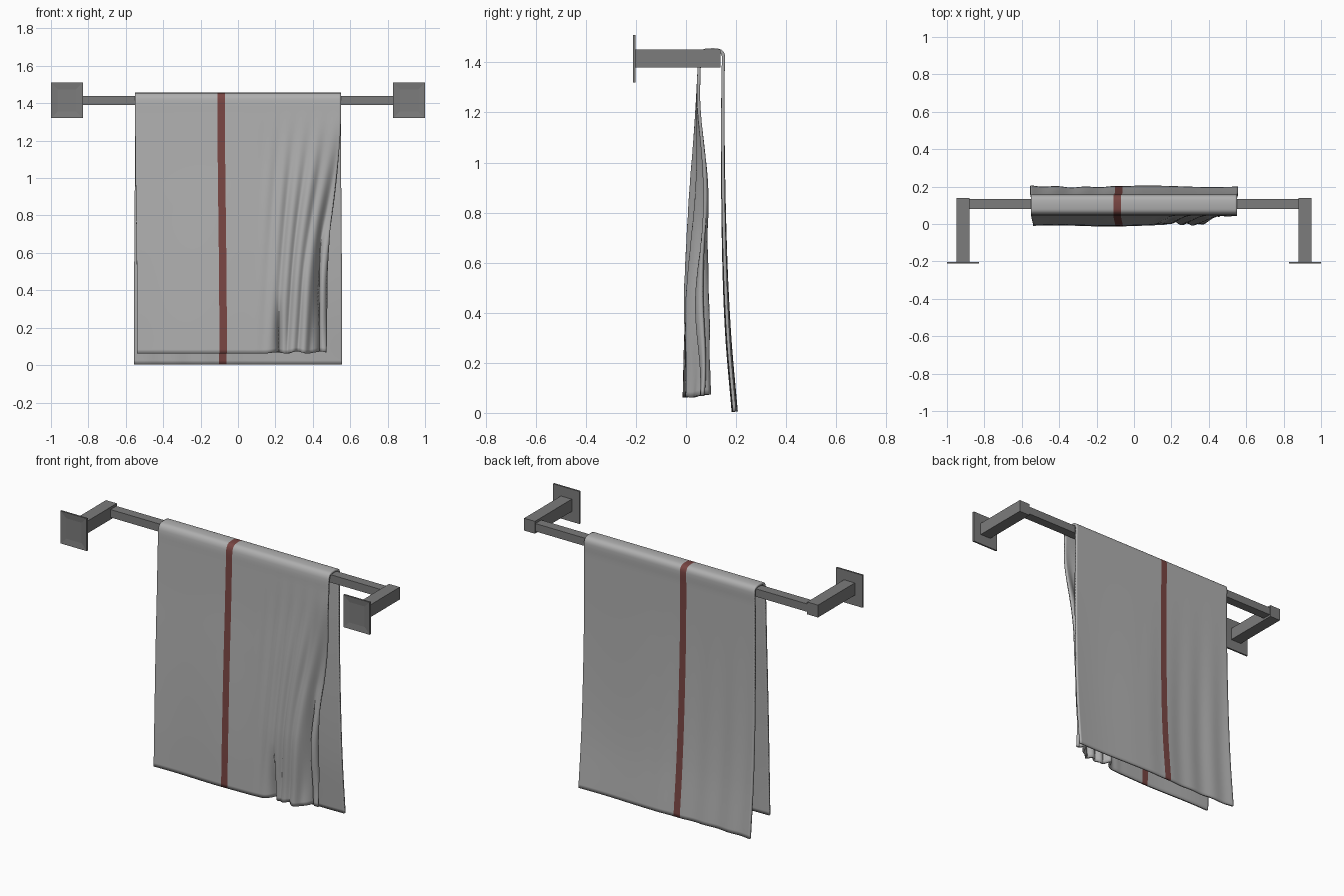
import bpy, bmesh, math
from mathutils import Vector

cube = bpy.data.objects.get("Cube")
if cube:
    bpy.data.objects.remove(cube, do_unlink=True)


def material(name, rgb):
    m = bpy.data.materials.new(name)
    m.use_nodes = True
    m.diffuse_color = (*rgb, 1)
    node = m.node_tree.nodes["Principled BSDF"]
    node.inputs["Base Color"].default_value = (*rgb, 1)
    node.inputs["Roughness"].default_value = 0.7
    return m


metal = material("dark grey metal", (0.2, 0.2, 0.2))
cloth = material("light grey cloth", (0.43, 0.43, 0.43))
red = material("dull red stripe", (0.19, 0.06, 0.055))


def finish(bm, name, mats):
    mesh = bpy.data.meshes.new(name)
    bm.to_mesh(mesh)
    bm.free()
    ob = bpy.data.objects.new(name, mesh)
    bpy.context.collection.objects.link(ob)
    for m in mats:
        mesh.materials.append(m)
    return ob


def box(name, lo, hi, inset=0):
    """Box between two corners, optionally with a recess in its wall side."""
    lo, hi = Vector(lo), Vector(hi)
    bm = bmesh.new()
    bmesh.ops.create_cube(bm, size=1)
    for v in bm.verts:
        v.co = (lo + hi) / 2 + v.co * (hi - lo)
    if inset:
        bm.normal_update()
        wall = [f for f in bm.faces if f.normal.y < -0.9]
        bmesh.ops.inset_region(bm, faces=wall, thickness=inset, depth=-0.004)
    return finish(bm, name, [metal])


# Wall plates, arms and rail
for side, s in (("left", 1), ("right", -1)):
    def span(a, b):
        return sorted((s * a, s * b))
    x0, x1 = span(0.83, 1.0)
    box(side + "_wall_plate", (x0, -0.212, 1.32), (x1, -0.202, 1.51), 0.05)
    x0, x1 = span(0.88, 0.95)
    box(side + "_arm", (x0, -0.203, 1.38), (x1, 0.138, 1.452))
box("rail", (-0.885, 0.08, 1.392), (0.885, 0.134, 1.438))


# Towel: a profile over the rail, swept along x with folds
def smooth(a, b, t):
    t = min(1, max(0, (t - a) / (b - a)))
    return t * t * (3 - 2 * t)


def bump(t, centre, width):
    return math.exp(-((t - centre) / width) ** 2)


profile = [(-0.004, 0.062), (0.002, 0.3), (0.014, 0.6), (0.027, 0.85),
           (0.041, 1.1), (0.052, 1.36), (0.055, 1.42), (0.066, 1.443),
           (0.085, 1.449), (0.125, 1.449), (0.143, 1.441), (0.15, 1.42),
           (0.148, 1.36), (0.148, 1.0), (0.156, 0.6), (0.17, 0.3), (0.195, 0.005)]
pts = [Vector(p) for p in profile]
path = []
for i in range(len(pts) - 1):
    p0, p1, p2, p3 = (pts[max(i - 1, 0)], pts[i], pts[i + 1],
                      pts[min(i + 2, len(pts) - 1)])
    length = (p2 - p1).length
    m1 = (p2 - p0).normalized() * length
    m2 = (p3 - p1).normalized() * length
    steps = max(3, int(length / 0.02))
    for k in range(steps):
        t = k / steps
        h = t * t * (3 - 2 * t)
        path.append(p1 * (1 - h) + p2 * h + m1 * (t * (1 - t) ** 2)
                    - m2 * (t * t * (1 - t)))
path.append(pts[-1])


def drape(x, y, z):
    """Fold and gather one point of the cloth."""
    low = smooth(1.4, 0.2, z)
    nx, ny, nz = x + 0.01 * low * bump(x, -0.09, 0.3), y, z
    if y < 0.1:
        right = smooth(0.08, 0.3, x)
        # right edge gathered inward and curled back
        nx -= 0.078 * smooth(1.35, 0.4, z) * smooth(0.15, 0.55, x)
        nx += 0.01 * low * smooth(-0.3, -0.55, x)
        ny += 0.06 * smooth(0.4, 0.55, x) * smooth(1.3, 0.75, z)
        # slanting soft folds
        slant = x - 0.09 * z
        ny += 0.009 * right * smooth(1.4, 0.8, z) * math.sin(slant * 75)
        # deep pinches near the hem
        ny += 0.05 * bump(x, 0.225, 0.02) * smooth(0.4, 0.08, z)
        ny += 0.045 * bump(x, 0.495, 0.02) * smooth(0.85, 0.3, z)
        ny -= 0.02 * bump(x, 0.53, 0.02) * smooth(0.8, 0.3, z)
        nx += 0.014 * bump(x, 0.49, 0.025) * smooth(0.8, 0.4, z)
        ny += 0.02 * right * smooth(0.5, 0.1, z)
        ny += 0.003 * low * math.sin(x * 11)
        nz += 0.012 * right * smooth(0.3, 0.06, z) * (0.5 + 0.5 * math.sin(x * 40))
    else:
        ny += 0.004 * low * math.sin(x * 9 + 1)
        ny += 0.003 * low * smooth(0.2, -0.4, x) * math.sin(x * 42 + z)
        nx += 0.006 * low * (x / 0.55)
    return nx, ny, nz


columns = 110
bm = bmesh.new()
rows = [[bm.verts.new(drape(-0.55 + 0.01 * i, p.x, p.y)) for i in range(columns + 1)]
        for p in path]
for a, b in zip(rows, rows[1:]):
    for i in range(columns):
        f = bm.faces.new((a[i], a[i + 1], b[i + 1], b[i]))
        f.smooth = True
        f.material_index = 1 if 44 <= i < 48 else 0
towel = finish(bm, "towel", [cloth, red])
thick = towel.modifiers.new("thickness", "SOLIDIFY")
thick.thickness = 0.013
thick.offset = 0
